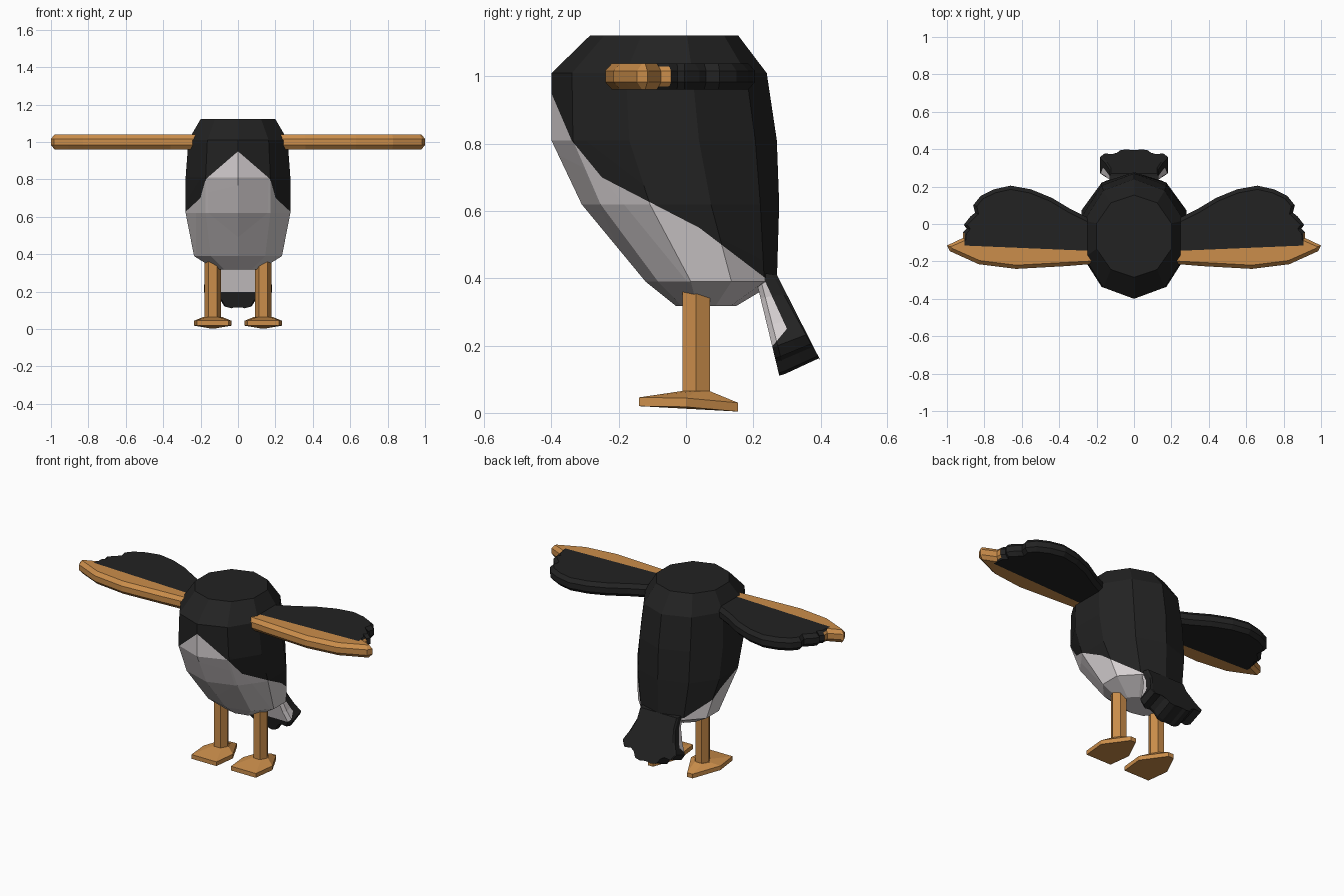
import bpy, bmesh, math
from mathutils import Vector

if "Cube" in bpy.data.objects:
    bpy.data.objects.remove(bpy.data.objects["Cube"])


def material(name, rgb):
    m = bpy.data.materials.new(name)
    m.diffuse_color = (*rgb, 1)
    m.use_nodes = True
    m.node_tree.nodes["Principled BSDF"].inputs["Base Color"].default_value = m.diffuse_color
    return m


BLACK = material("soft_black", (0.016, 0.016, 0.016))
WHITE = material("pale_grey", (0.66, 0.62, 0.63))
ORANGE = material("warm_orange", (0.60, 0.27, 0.07))


def finish(name, bm, mats, rule=None, mirror=False):
    """Turn a bmesh into an object, colouring faces by a rule on their centre."""
    bmesh.ops.recalc_face_normals(bm, faces=bm.faces[:])
    if rule:
        for f in bm.faces:
            f.material_index = rule(f.calc_center_median())
    me = bpy.data.meshes.new(name)
    bm.to_mesh(me)
    bm.free()
    for m in mats:
        me.materials.append(m)
    ob = bpy.data.objects.new(name, me)
    bpy.context.collection.objects.link(ob)
    if mirror:
        ob.modifiers.new("mirror", 'MIRROR').use_mirror_merge = False
    return ob


def cut(bm, point, normal):
    bmesh.ops.bisect_plane(bm, geom=bm.verts[:] + bm.edges[:] + bm.faces[:],
                           plane_co=point, plane_no=normal, dist=1e-5)


def loft(rings):
    """Skin closed rings of equal length, capping both ends."""
    bm = bmesh.new()
    rows = [[bm.verts.new(p) for p in r] for r in rings]
    n = len(rows[0])
    for a, b in zip(rows, rows[1:]):
        for i in range(n):
            j = (i + 1) % n
            bm.faces.new((a[i], a[j], b[j], b[i]))
    bm.faces.new(rows[0])
    bm.faces.new(rows[-1])
    return bm


def split_by_line(bm, a, b):
    """Cut along the x-wide plane through two (y, z) points."""
    cut(bm, (0, a[0], a[1]), (0, b[1] - a[1], a[0] - b[0]))


def side_of(a, b, c):
    """Positive when c lies above/right of the (y, z) line falling from a to b."""
    return (b[1] - a[1]) * (a[0] - c.y) - (a[0] - b[0]) * (c.z - a[1])


# Body: ten-sided rings as (z, half width, front y, back y)
SECTIONS = [(0.318, 0.12, -0.03, 0.15), (0.39, 0.235, -0.12, 0.27),
            (0.62, 0.28, -0.31, 0.277), (0.81, 0.28, -0.40, 0.27),
            (1.01, 0.265, -0.40, 0.24), (1.122, 0.20, -0.285, 0.155)]
rings = []
for z, w, f, b in SECTIONS:
    ring = []
    for i in range(10):
        t = math.tau * i / 10
        ring.append((w / 0.951 * math.sin(t),
                     (f + b) / 2 - (b - f) / 2 * math.cos(t), z))
    rings.append(ring)
body = loft(rings)

# Pale belly, bounded by a falling line in the side profile
BELLY = [(-0.40, 0.95), (-0.34, 0.81), (-0.25, 0.70), (0.04, 0.55), (0.25, 0.39)]
for a, b in zip(BELLY, BELLY[1:]):
    split_by_line(body, a, b)


def belly_rule(c):
    pts = [(-0.46, 1.09)] + BELLY[1:-1] + [(0.46, 0.23)]
    for a, b in zip(pts, pts[1:]):
        if a[0] <= c.y <= b[0]:
            edge = a[1] + (b[1] - a[1]) * (c.y - a[0]) / (b[0] - a[0])
            return int(c.z < edge and c.y < 0.25)
    return 0


finish("body", body, [BLACK, WHITE], belly_rule)

# Wings: bevelled plate with an orange leading edge and feathered rear
WING = [(0.18, -0.21), (0.36, -0.225), (0.63, -0.24), (0.83, -0.215), (0.985, -0.145),
        (1.0, -0.115), (0.915, -0.075), (0.915, -0.045), (0.895, -0.025),
        (0.91, -0.005), (0.875, 0.04), (0.85, 0.06), (0.86, 0.10), (0.82, 0.15),
        (0.75, 0.185), (0.66, 0.205), (0.55, 0.185), (0.44, 0.14), (0.34, 0.08),
        (0.25, 0.035), (0.18, 0.0)]
wing = loft([[(x, y, z) for x, y in WING] for z in (0.983, 1.017)])
bmesh.ops.recalc_face_normals(wing, faces=wing.faces[:])
caps = [f for f in wing.faces if len(f.verts) > 4]
bmesh.ops.inset_individual(wing, faces=caps, thickness=0.02, depth=0.022)
bmesh.ops.triangulate(wing, faces=[f for f in wing.faces if len(f.verts) > 4])
E0, E1 = Vector((0.2, -0.145, 1)), Vector((0.91, -0.115, 1))
LEAD = Vector((E0.y - E1.y, E1.x - E0.x, 0)).normalized()
cut(wing, E0, LEAD)
cut(wing, (0.905, 0, 1), (1, 0, 0))
finish("wing", wing, [ORANGE, BLACK],
       lambda c: int((c - E0).dot(LEAD) > 0 and (c.x < 0.905 or c.y > -0.06)),
       mirror=True)

# Tail: tapering fan, outline as (x, fraction of length)
HALF = [(0.13, -0.12), (0.13, 0.15), (0.155, 0.45), (0.183, 0.68), (0.165, 0.80),
        (0.12, 0.78), (0.095, 0.84), (0.075, 0.96), (0.04, 0.99), (0.02, 0.97)]
FAN = HALF + [(-x, s) for x, s in reversed(HALF)]


def tail_ring(origin, step, k):
    return [(x * k, origin[0] + step[0] * s, origin[1] + step[1] * s) for x, s in FAN]


tail = loft([tail_ring((0.212, 0.38), (0.066, -0.272), 0.88),
             tail_ring((0.225, 0.385), (0.07, -0.272), 1),
             tail_ring((0.272, 0.385), (0.124, -0.225), 1),
             tail_ring((0.283, 0.385), (0.117, -0.23), 0.95)])
bmesh.ops.triangulate(tail, faces=[f for f in tail.faces if len(f.verts) > 4])
T0, T1, T2 = (0.245, 0.37), (0.30, 0.25), (0.25, 0.19)
split_by_line(tail, T0, T1)
split_by_line(tail, T2, T1)


def tail_rule(c):
    under = c.y < T0[0] + (T1[0] - T0[0]) * (c.z - T0[1]) / (T1[1] - T0[1])
    upper = c.z > T2[1] + (T1[1] - T2[1]) * (c.y - T2[0]) / (T1[0] - T2[0])
    return int(under and upper)


finish("tail", tail, [BLACK, WHITE], tail_rule)

# Legs: hexagonal posts
hexagon = [(0.135 + 0.043 * math.cos(math.tau * i / 6),
            0.03 + 0.047 * math.sin(math.tau * i / 6)) for i in range(6)]
leg = loft([[(x, y, z) for x, y in hexagon] for z in (0.045, 0.37)])
finish("leg", leg, [ORANGE], mirror=True)

# Feet: wide webbed front, narrow heel, raised pad under the leg
SOLE = [(-0.085, -0.14, 0.02), (0.085, -0.14, 0.02), (0.10, 0.0, 0.018),
        (0.018, 0.155, 0.004), (-0.018, 0.155, 0.004), (-0.10, 0.0, 0.018)]
PAD = [(-0.03, -0.012), (0.03, -0.012), (0.05, 0.03),
       (0.025, 0.07), (-0.025, 0.07), (-0.05, 0.03)]
foot = loft([[(0.135 + x, y, z) for x, y, z in SOLE],
             [(0.135 + x, y, z + 0.026) for x, y, z in SOLE],
             [(0.135 + x, y, 0.065) for x, y in PAD]])
finish("foot", foot, [ORANGE], mirror=True)
